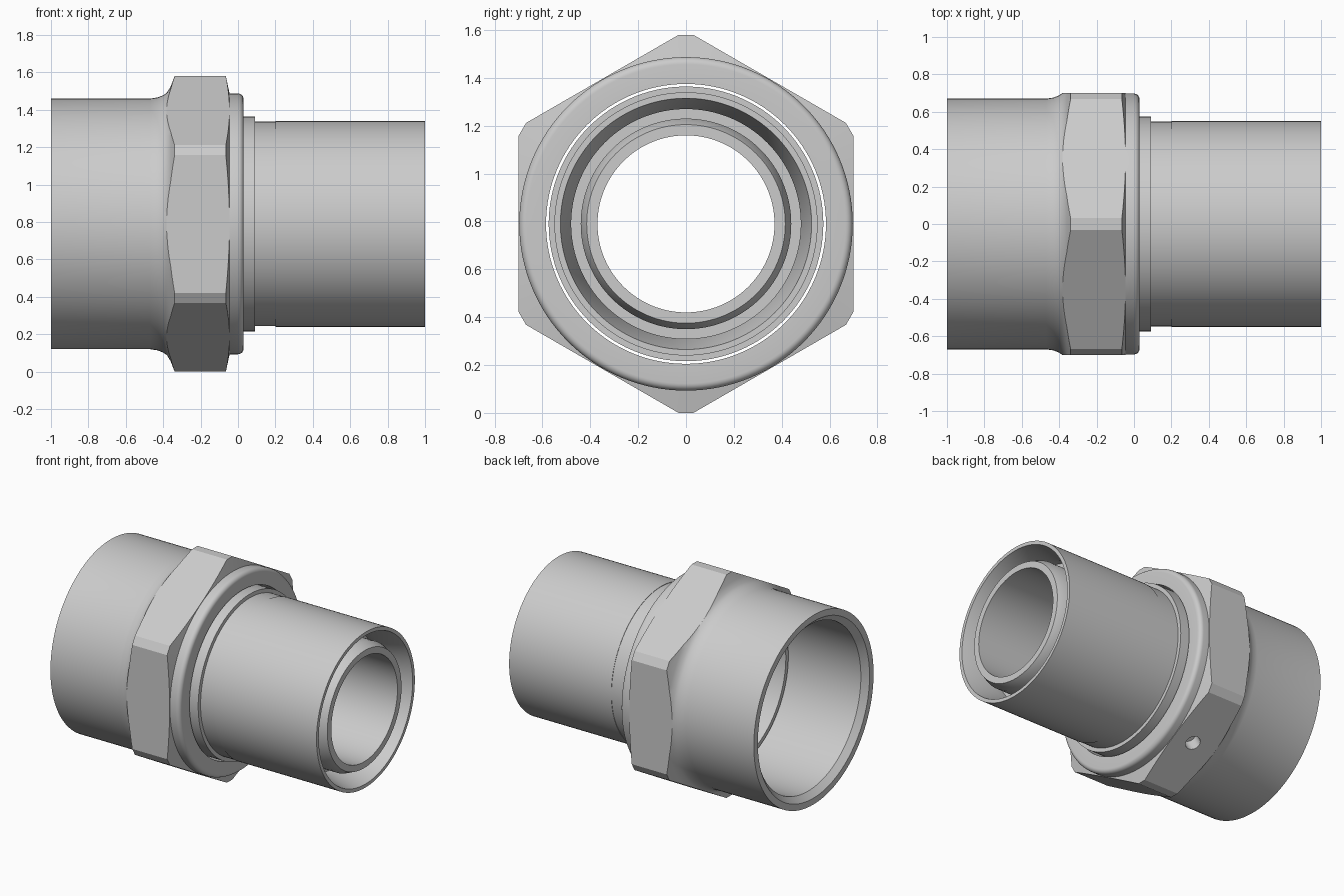
import bpy, bmesh, math

if "Cube" in bpy.data.objects:
    bpy.data.objects.remove(bpy.data.objects["Cube"])

AXIS_Z = 0.79
SEGMENTS = 128

steel = bpy.data.materials.new("light grey steel")
steel.diffuse_color = (0.6, 0.6, 0.6, 1)
steel.use_nodes = True
steel.node_tree.nodes["Principled BSDF"].inputs["Base Color"].default_value = steel.diffuse_color


def finish(name, bm):
    bmesh.ops.recalc_face_normals(bm, faces=bm.faces)
    mesh = bpy.data.meshes.new(name)
    bm.to_mesh(mesh)
    bm.free()
    mesh.materials.append(steel)
    obj = bpy.data.objects.new(name, mesh)
    obj.location.z = AXIS_Z
    bpy.context.collection.objects.link(obj)
    return obj


def ring_solid(name, profile):
    """Revolve a closed (x, radius) outline around the pipe axis."""
    bm = bmesh.new()
    rings = []
    for i in range(SEGMENTS):
        a = 2 * math.pi * i / SEGMENTS
        rings.append([bm.verts.new((x, r * math.cos(a), r * math.sin(a))) for x, r in profile])
    n = len(profile)
    for i in range(SEGMENTS):
        p, q = rings[i], rings[(i + 1) % SEGMENTS]
        for j in range(n):
            k = (j + 1) % n
            bm.faces.new((p[j], p[k], q[k], q[j]))
    return finish(name, bm)


def boolean(obj, cutter, operation):
    mod = obj.modifiers.new(operation.lower(), 'BOOLEAN')
    mod.operation = operation
    mod.solver = 'EXACT'
    mod.object = cutter
    bpy.context.view_layer.objects.active = obj
    bpy.ops.object.modifier_apply(modifier=mod.name)
    bpy.data.objects.remove(cutter)


def smooth(obj):
    bpy.ops.object.select_all(action='DESELECT')
    obj.select_set(True)
    bpy.context.view_layer.objects.active = obj
    bpy.ops.object.shade_smooth_by_angle(angle=math.radians(25))


# Nut body: socket, fillet, chamfered hexagon envelope and rounded flange
flange_round = [(0.03 * math.sin(math.radians(a)), 0.667 + 0.03 * math.cos(math.radians(a)))
                for a in range(0, 91, 15)]
nut = ring_solid("hex_socket_body", [
    (-1, 0.625), (-1, 0.67), (-0.47, 0.67), (-0.43, 0.676), (-0.40, 0.688),
    (-0.38, 0.702), (-0.36, 0.735), (-0.335, 0.80), (-0.067, 0.80), (-0.045, 0.697),
    *flange_round, (0.03, 0.585), (-0.96, 0.585)])

# Hexagon with cut corners trims the envelope
bm = bmesh.new()
outline = []
for i in range(6):
    corner = math.radians(30 + 60 * i)
    for side in (-0.031, 0.031):
        c, s = math.cos(corner), math.sin(corner)
        outline.append((0.79 * c - side * s, 0.79 * s + side * c))
face = bm.faces.new([bm.verts.new((-1.2, y, z)) for y, z in outline])
grown = bmesh.ops.extrude_face_region(bm, geom=[face])
bmesh.ops.translate(bm, vec=(1.6, 0, 0),
                    verts=[v for v in grown["geom"] if isinstance(v, bmesh.types.BMVert)])
hexagon = finish("hexagon_trim", bm)
hexagon.hide_render = True
boolean(nut, hexagon, 'INTERSECT')

# Small blind hole in the lower rear flat
bpy.ops.mesh.primitive_cylinder_add(vertices=32, radius=0.05, depth=0.2)
drill = bpy.context.object
drill.hide_render = True
drill.data.materials.append(steel)
a = math.radians(-30)
# the flat normals sit at multiples of 60 degrees from the side
a = math.radians(-60) if abs(math.cos(6 * a) - 1) > 1e-6 else a
angle = math.radians(-60)
drill.rotation_euler = (angle - math.pi / 2, 0, 0)
drill.location = (-0.2, 0.71 * math.cos(angle), AXIS_Z + 0.71 * math.sin(angle))
bpy.context.view_layer.update()
boolean(nut, drill, 'DIFFERENCE')
smooth(nut)

# Tail pipe: collar, tube, tapered end groove and inner sleeve
tail = ring_solid("tail_pipe", [
    (-0.40, 0.545), (-0.40, 0.574), (0.09, 0.574), (0.09, 0.547), (0.20, 0.547),
    (0.20, 0.55), (1, 0.55), (1, 0.525), (0.82, 0.48), (0.75, 0.48), (0.75, 0.44),
    (0.93, 0.44), (0.99, 0.415), (0.99, 0.37), (0, 0.37), (-0.15, 0.545)])
smooth(tail)
